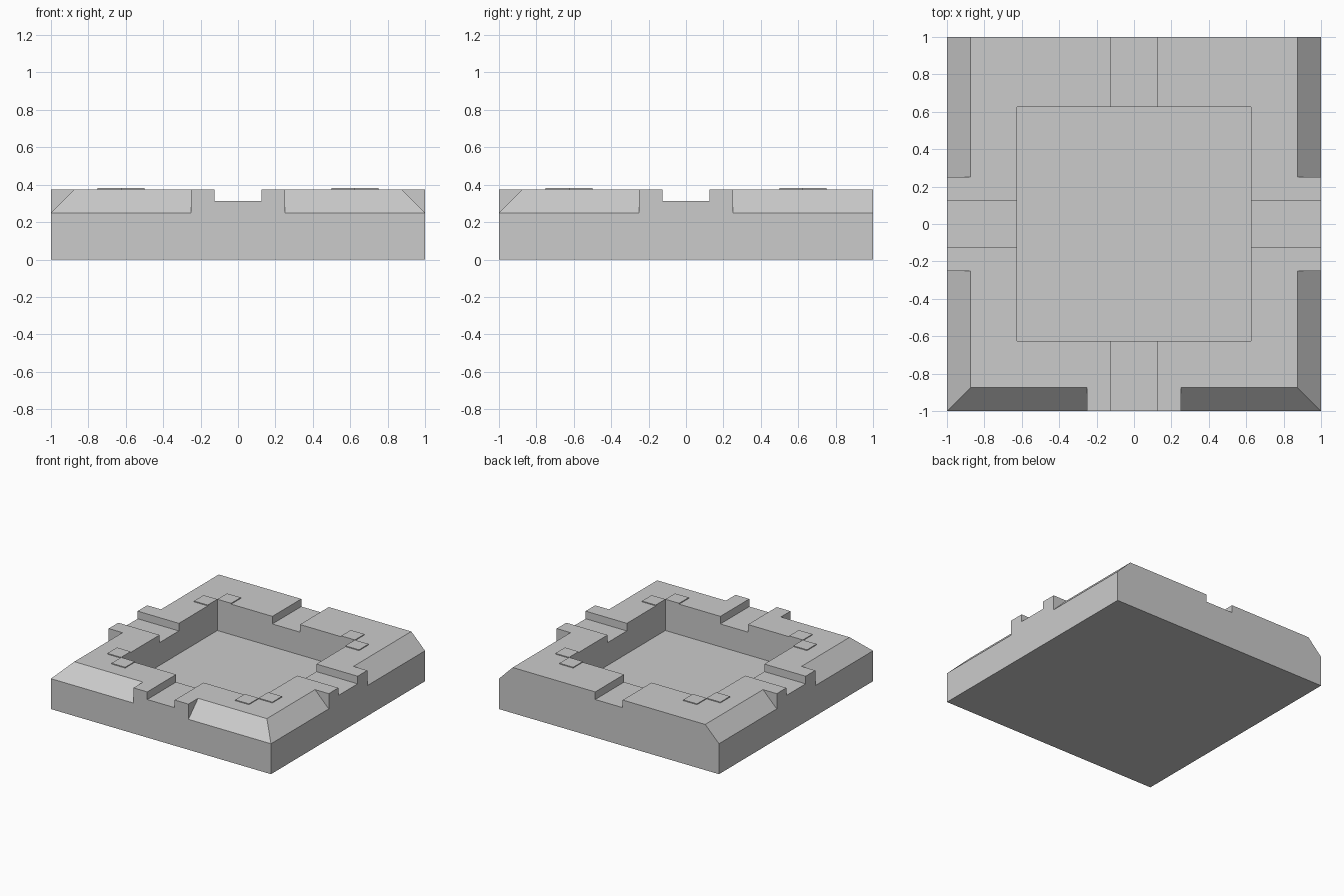
import bpy, bmesh
from math import pi
from mathutils import Matrix, Vector

cube = bpy.data.objects.get("Cube")
if cube:
    bpy.data.objects.remove(cube, do_unlink=True)

stone = bpy.data.materials.new("light_grey_stone")
stone.use_nodes = True
GREY = (0.6, 0.6, 0.6, 1)
stone.diffuse_color = GREY
stone.node_tree.nodes["Principled BSDF"].inputs["Base Color"].default_value = GREY

TOP, RIM, FLOOR, CHANNEL = 0.375, 0.25, 0.125, 0.3125
PIT = 0.625


def add_object(name, bm):
    bmesh.ops.recalc_face_normals(bm, faces=bm.faces)
    mesh = bpy.data.meshes.new(name)
    bm.to_mesh(mesh)
    bm.free()
    mesh.materials.append(stone)
    obj = bpy.data.objects.new(name, mesh)
    bpy.context.collection.objects.link(obj)
    return obj


def box(name, low, high):
    low, high = Vector(low), Vector(high)
    bm = bmesh.new()
    bmesh.ops.create_cube(bm, size=1)
    bmesh.ops.scale(bm, vec=high - low, verts=bm.verts)
    bmesh.ops.translate(bm, vec=(low + high) / 2, verts=bm.verts)
    return add_object(name, bm)


def wedge(name, x0, x1, angle):
    """Triangular prism lying outside the sloped rim of one side."""
    profile = [(-1.1, 0.15), (-0.775, 0.475), (-1.1, 0.475)]
    bm = bmesh.new()
    face = bm.faces.new([bm.verts.new((x0, y, z)) for y, z in profile])
    new = bmesh.ops.extrude_face_region(bm, geom=[face])["geom"]
    bmesh.ops.translate(bm, vec=(x1 - x0, 0, 0),
                        verts=[v for v in new if isinstance(v, bmesh.types.BMVert)])
    bm.transform(Matrix.Rotation(angle, 4, "Z"))
    return add_object(name, bm)


def cut(target, cutter):
    """Subtract the cutter from the target, then delete the cutter."""
    cutter.hide_render = True
    mod = target.modifiers.new("cut", "BOOLEAN")
    mod.operation, mod.solver, mod.object = "DIFFERENCE", "EXACT", cutter
    graph = bpy.context.evaluated_depsgraph_get()
    result = bpy.data.meshes.new_from_object(target.evaluated_get(graph))
    target.modifiers.clear()
    target.data = result
    bpy.data.objects.remove(cutter, do_unlink=True)


# Slab with a sunken square pit and two crossing channels
slab = box("slab", (-1, -1, 0), (1, 1, TOP))
cut(slab, box("pit_cutter", (-PIT, -PIT, FLOOR), (PIT, PIT, 1)))
cut(slab, box("channel_cutter", (-0.125, -1.2, CHANNEL), (0.125, 1.2, 1)))
cut(slab, box("channel_cutter", (-1.2, -0.125, CHANNEL), (1.2, 0.125, 1)))

# Sloped rim on each side, leaving a square-ended buttress beside each channel
for side in range(4):
    for x0, x1 in ((0.25, 1.2), (-1.2, -0.25)):
        cut(slab, wedge("rim_cutter", x0, x1, side * pi / 2))

# Two thin tiles meeting at each corner of the pit
for sx, sx_name in ((-1, "right"), (1, "left")):
    for sy, sy_name in ((-1, "front"), (1, "back")):
        for number, (x, y) in enumerate(((0.5625, 0.6875), (0.6875, 0.5625)), 1):
            cx, cy, h = sx * x, sy * y, 0.0625
            box(f"{sy_name}_{sx_name}_tile_{number}",
                (cx - h, cy - h, TOP), (cx + h, cy + h, TOP + 0.007))
